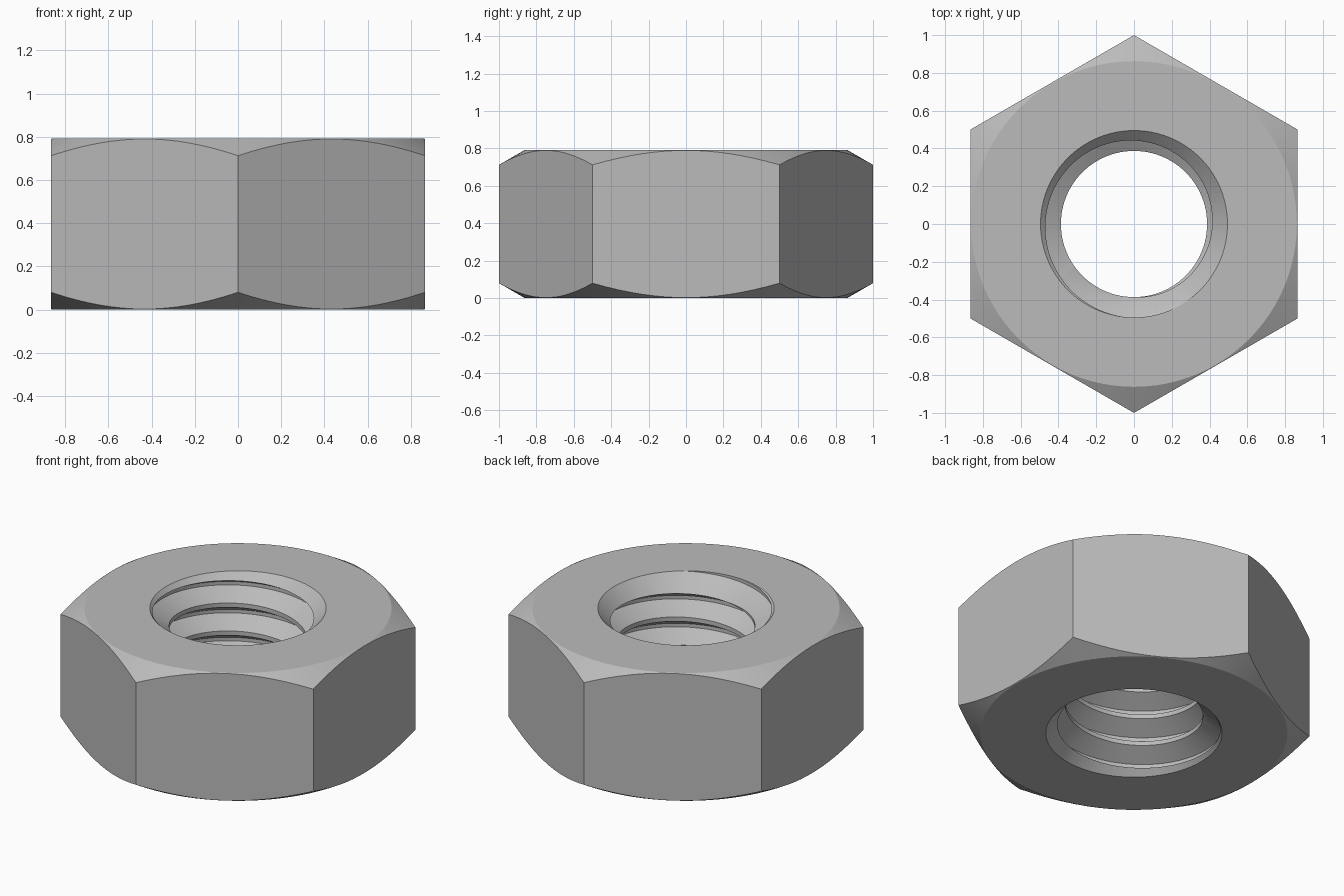
import bpy, bmesh
from math import cos, sin, tan, pi, radians

old = bpy.data.objects.get("Cube")
if old:
    bpy.data.objects.remove(old, do_unlink=True)

HEIGHT = 0.792
PITCH = 0.1732
MINOR, MAJOR = 0.387, 0.495
SEGS = 96

steel = bpy.data.materials.new("plain_steel_grey")
steel.use_nodes = True
grey = (0.5, 0.5, 0.5, 1)
steel.diffuse_color = grey
steel.node_tree.nodes["Principled BSDF"].inputs["Base Color"].default_value = grey


def finish(name, bm):
    bmesh.ops.recalc_face_normals(bm, faces=bm.faces)
    mesh = bpy.data.meshes.new(name)
    bm.to_mesh(mesh)
    bm.free()
    mesh.materials.append(steel)
    ob = bpy.data.objects.new(name, mesh)
    bpy.context.collection.objects.link(ob)
    return ob


def lathe(name, profile, segs):
    """Closed solid of revolution from (radius, z) pairs, first vertex on +y."""
    bm = bmesh.new()
    rings = []
    for r, z in profile:
        angles = [pi / 2 + 2 * pi * i / segs for i in range(segs)]
        rings.append([bm.verts.new((r * cos(a), r * sin(a), z)) for a in angles])
    for low, high in zip(rings, rings[1:]):
        for i in range(segs):
            j = (i + 1) % segs
            bm.faces.new((low[i], low[j], high[j], high[i]))
    bm.faces.new(rings[0][::-1])
    bm.faces.new(rings[-1])
    return finish(name, bm)


def threaded_rod(name, turns):
    """Solid right-hand V thread that cuts the bore."""
    flank = (MAJOR - MINOR) * tan(radians(30))
    root = PITCH / 8
    # one pitch of the groove, measured up from its lower edge
    groove = [(MINOR, 0), (MAJOR, flank), (MAJOR, flank + root), (MINOR, 2 * flank + root)]
    n = len(groove)
    start = 0.684 - (2 * flank + root) - 6 * PITCH
    bm = bmesh.new()
    cols = []
    for j in range(SEGS):
        a = -pi / 2 + 2 * pi * j / SEGS
        col = []
        for t in range(turns):
            for r, z in groove:
                col.append(bm.verts.new((r * cos(a), r * sin(a),
                                         start + z + PITCH * (t + j / SEGS))))
        cols.append(col)
    rows = n * turns
    for j in range(SEGS - 1):
        for k in range(rows - 1):
            bm.faces.new((cols[j][k], cols[j + 1][k], cols[j + 1][k + 1], cols[j][k + 1]))
    # the last column joins the first one a full turn higher
    first, last = cols[0], cols[-1]
    for k in range(rows - 1 - n):
        bm.faces.new((last[k], first[k + n], first[k + n + 1], last[k + 1]))
    # the remaining seam strips belong to the end caps
    bottom = [c[0] for c in cols] + [first[k] for k in range(n, 0, -1)]
    top = [c[-1] for c in cols] + [first[k] for k in range(rows - n, rows - 1)]
    # top runs up the last column's ring, then along the seam step
    for loop in (bottom, top):
        z = sum(v.co.z for v in loop) / len(loop)
        hub = bm.verts.new((0, 0, z))
        for a, b in zip(loop, loop[1:] + loop[:1]):
            bm.faces.new((hub, a, b))
    return finish(name, bm)


def boolean(ob, cutter, operation):
    mod = ob.modifiers.new(operation.lower(), 'BOOLEAN')
    mod.operation = operation
    mod.solver = 'EXACT'
    mod.object = cutter
    bpy.context.view_layer.objects.active = ob
    bpy.ops.object.modifier_apply(modifier=mod.name)
    bpy.data.objects.remove(cutter, do_unlink=True)


# Hexagonal body
nut = lathe("hex_nut", [(1, 0), (1, HEIGHT)], 6)

# Conical chamfer on the outer corners, top and bottom
flat, reach = 0.862, 1.1
drop = (reach - flat) * tan(radians(30))
chamfer = lathe("corner_chamfer", [(flat, 0), (reach, drop),
                                   (reach, HEIGHT - drop), (flat, HEIGHT)], SEGS)
boolean(nut, chamfer, 'INTERSECT')

# Threaded bore
boolean(nut, threaded_rod("thread_cutter", 10), 'DIFFERENCE')

# Countersinks at both mouths of the bore
for face_z, out in ((HEIGHT, 1), (0, -1)):
    profile = [(MAJOR - 0.2, face_z - out * 0.2), (MAJOR + 0.1, face_z + out * 0.1)]
    boolean(nut, lathe("countersink_cutter", profile, SEGS), 'DIFFERENCE')

# Smooth round surfaces, crisp edges
bpy.ops.object.select_all(action='DESELECT')
nut.select_set(True)
bpy.context.view_layer.objects.active = nut
bpy.ops.object.shade_smooth_by_angle(angle=radians(25))
